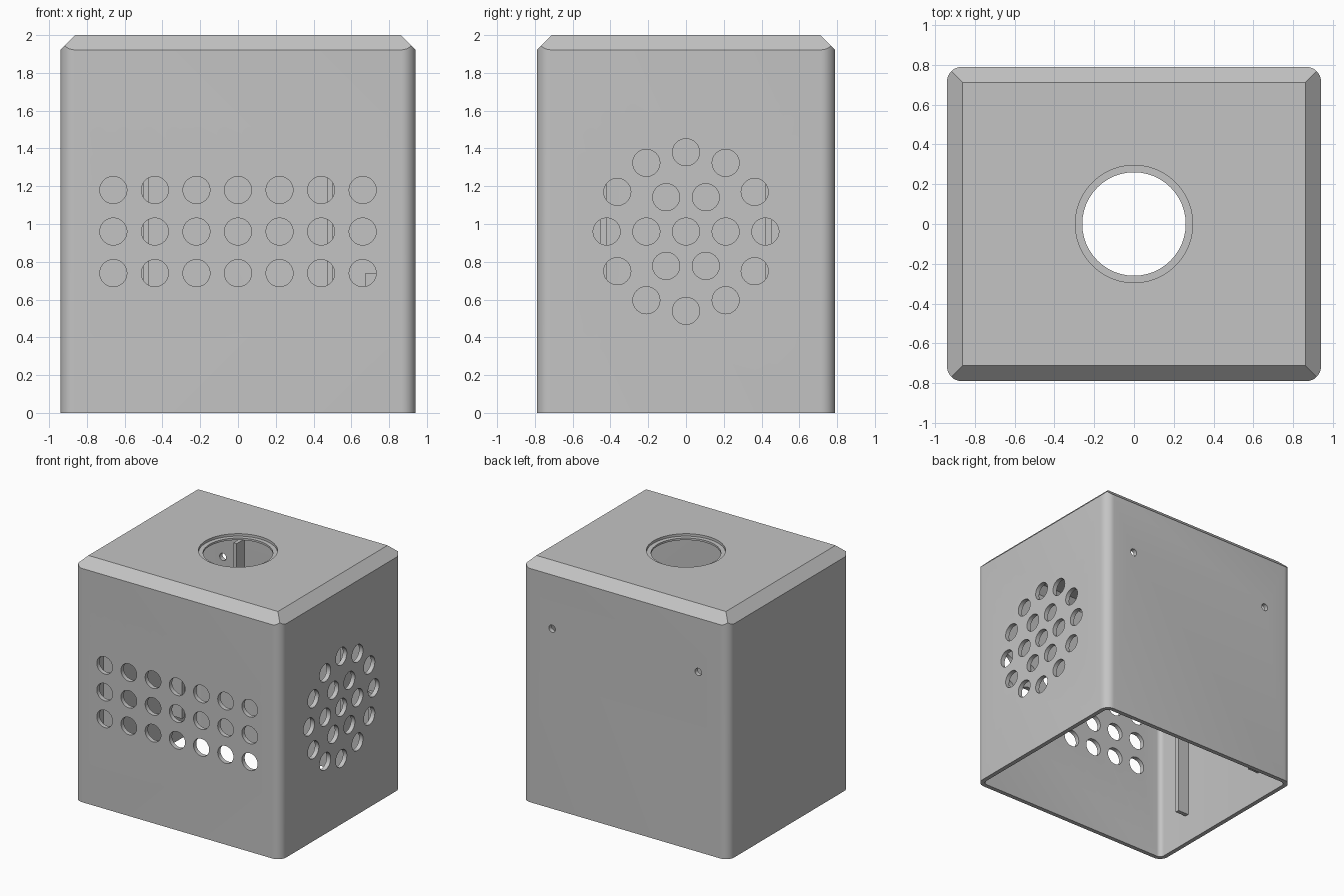
import bpy, bmesh, math
from mathutils import Matrix, Vector

if "Cube" in bpy.data.objects:
    bpy.data.objects.remove(bpy.data.objects["Cube"], do_unlink=True)

HX, HY, HZ = 0.94, 0.79, 2.0      # half width, half depth, height
WALL, CHAMFER, CORNER = 0.036, 0.078, 0.075
MID = 0.96                        # height of the vent centres

grey = bpy.data.materials.new("plain grey")
grey.use_nodes = True
grey.diffuse_color = (0.55, 0.55, 0.55, 1)
grey.node_tree.nodes["Principled BSDF"].inputs["Base Color"].default_value = (0.55, 0.55, 0.55, 1)


def finish(bm, name):
    bmesh.ops.recalc_face_normals(bm, faces=bm.faces)
    mesh = bpy.data.meshes.new(name)
    bm.to_mesh(mesh)
    bm.free()
    mesh.materials.append(grey)
    obj = bpy.data.objects.new(name, mesh)
    bpy.context.collection.objects.link(obj)
    return obj


def add_box(bm, x, y, z):
    """Box between the given (low, high) ranges."""
    size = [r[1] - r[0] for r in (x, y, z)]
    centre = [(r[0] + r[1]) / 2 for r in (x, y, z)]
    return bmesh.ops.create_cube(
        bm, size=1, matrix=Matrix.Translation(centre) @ Matrix.Diagonal((*size, 1)))["verts"]


def add_drum(bm, centre, radius, depth, axis):
    turn = Vector((0, 0, 1)).rotation_difference(Vector(axis)).to_matrix().to_4x4()
    bmesh.ops.create_cone(bm, cap_ends=True, segments=48, radius1=radius, radius2=radius,
                          depth=depth, matrix=Matrix.Translation(centre) @ turn)


def hood(name, inset, bottom):
    """Upright block with rounded corners and a mitred chamfer round its top."""
    bm = bmesh.new()
    hx, hy, top = HX - inset, HY - inset, HZ - inset
    add_box(bm, (-hx, hx), (-hy, hy), (bottom, top))
    upright = [e for e in bm.edges if abs(e.verts[0].co.z - e.verts[1].co.z) > 1]
    bmesh.ops.bevel(bm, geom=upright, offset=CORNER - inset, segments=8,
                    profile=0.5, affect='EDGES')
    cut = CHAMFER - inset * (2 - math.sqrt(2))
    for nx, ny in ((1, 0), (-1, 0), (0, 1), (0, -1)):
        res = bmesh.ops.bisect_plane(
            bm, geom=bm.verts[:] + bm.edges[:] + bm.faces[:], dist=1e-6,
            plane_co=(nx * hx, ny * hy, top - cut), plane_no=(nx, ny, 1), clear_outer=True)
        rim = [e for e in bm.edges if e.is_boundary]
        bmesh.ops.holes_fill(bm, edges=rim, sides=0)
    return finish(bm, name)


def carve(obj, cutter):
    mod = obj.modifiers.new("cut", 'BOOLEAN')
    mod.operation, mod.solver, mod.object = 'DIFFERENCE', 'EXACT', cutter
    bpy.context.view_layer.update()
    bpy.context.view_layer.objects.active = obj
    bpy.ops.object.modifier_apply(modifier=mod.name)
    bpy.data.objects.remove(cutter, do_unlink=True)


# Hollow shell, open underneath
shell = hood("housing", 0, 0)
carve(shell, hood("hollow", WALL, -0.2))

# Vents, screw holes and the round top opening
bm = bmesh.new()
for col in range(-3, 4):
    for row in (-1, 0, 1):
        add_drum(bm, (0.22 * col, -HY, MID + 0.22 * row), 0.0715, 0.3, (0, 1, 0))
for ring, count in ((0, 1), (0.21, 6), (0.42, 12)):
    for i in range(count):
        a = math.tau * i / count
        add_drum(bm, (HX, ring * math.cos(a), MID + ring * math.sin(a)), 0.0715, 0.3, (1, 0, 0))
for side in (-1, 1):
    add_drum(bm, (side * 0.665, HY, 1.48), 0.03, 0.3, (0, 1, 0))
add_drum(bm, (0, 0, HZ), 0.26, 0.3, (0, 0, 1))
carve(shell, finish(bm, "openings"))

# Shallow seat round the top opening
bm = bmesh.new()
add_drum(bm, (0, 0, HZ), 0.295, 0.04, (0, 0, 1))
carve(shell, finish(bm, "seat_cutter"))

bpy.ops.object.select_all(action='DESELECT')
shell.select_set(True)
bpy.context.view_layer.objects.active = shell
bpy.ops.object.shade_smooth_by_angle(angle=math.radians(30))

# Upright ribs inside the back and the closed side
RIB = (0.24, 1.68)
for side, word in ((-1, "a"), (1, "b")):
    bm = bmesh.new()
    add_box(bm, sorted((side * 0.47, side * 0.5)), (HY - WALL - 0.1, HY - 0.02), RIB)
    finish(bm, "back_rib_" + word)
    bm = bmesh.new()
    add_box(bm, (-HX + 0.02, -HX + WALL + 0.1), sorted((side * 0.42, side * 0.454)), RIB)
    finish(bm, "side_rib_" + word)

# Small pad in the back corner
bm = bmesh.new()
add_box(bm, (0.675, 0.89), (HY - WALL - 0.03, HY - 0.02), (0.24, 0.74))
finish(bm, "corner_pad")
